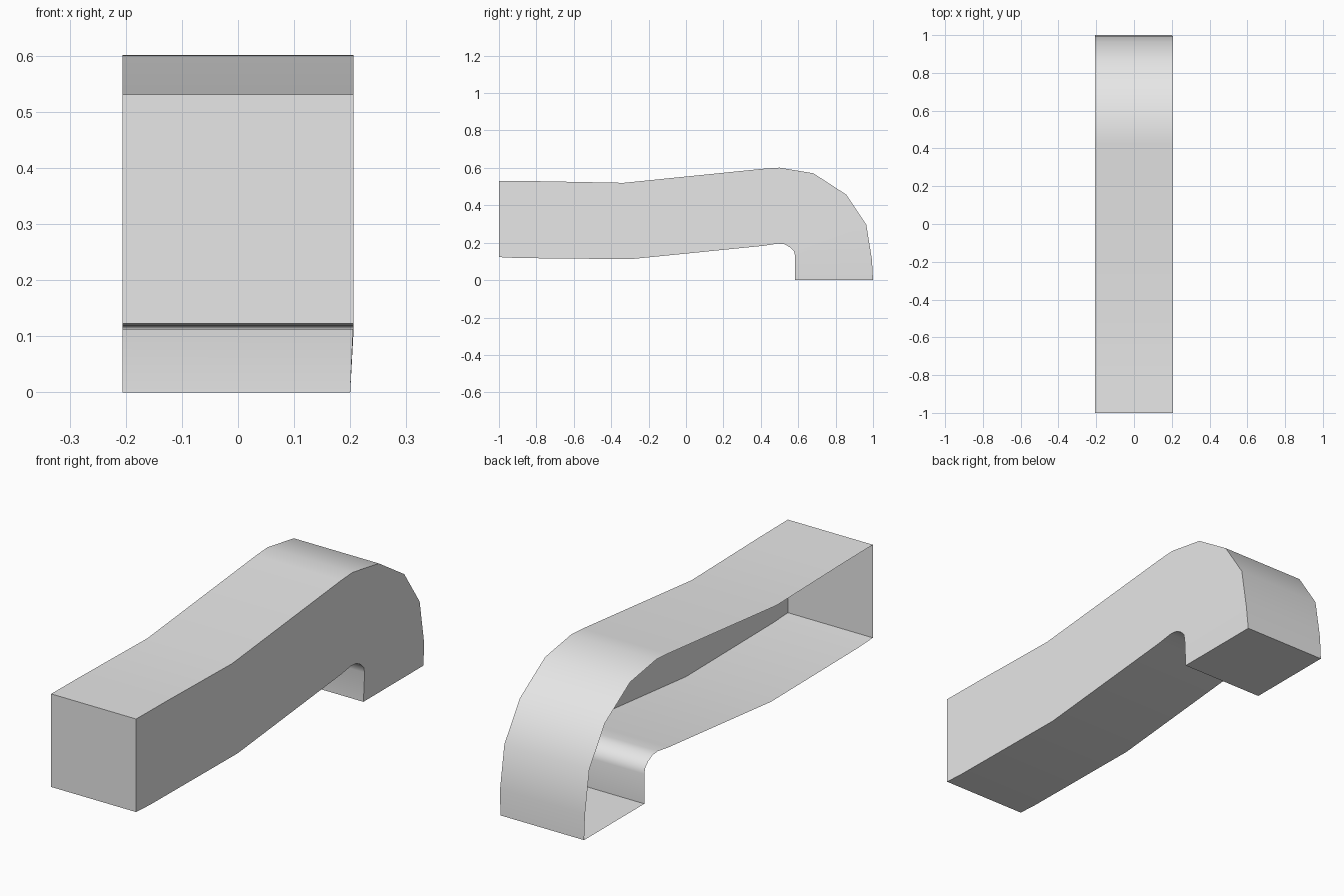
import bpy
import bmesh
from math import radians

cube = bpy.data.objects.get("Cube")
if cube:
    bpy.data.objects.remove(cube, do_unlink=True)

HALF = 0.206       # half width of the duct
OUTLET_HALF = 0.2  # the closed side pinches in slightly at the outlet

# Outer and inner edge of each cross-section as (y, z), from inlet to outlet
outer = [(-1, .531), (-.8, .529), (-.334, .52), (.42, .596), (.5, .601),
         (.681, .571), (.857, .457), (.964, .296), (.994, .11), (1, 0)]
inner = [(-1, .123), (-.9, .118), (-.296, .112), (.419, .184), (.489, .195),
         (.526, .192), (.556, .176), (.577, .155), (.583, .13), (.583, 0)]

bm = bmesh.new()


def section(out, inn, right):
    """Four corners of one cross-section, starting at the open side."""
    corners = [(-HALF, *out), (right, *out), (right, *inn), (-HALF, *inn)]
    return [bm.verts.new(c) for c in corners]


rings = []
for i, (out, inn) in enumerate(zip(outer, inner)):
    last = i == len(outer) - 1
    rings.append(section(out, inn, OUTLET_HALF if last else HALF))

# Top, closed side and underside; the remaining side stays open
for a, b in zip(rings, rings[1:]):
    for k in range(3):
        bm.faces.new((a[k], a[k + 1], b[k + 1], b[k]))

# End caps
bm.faces.new(rings[0][::-1])
bm.faces.new(rings[-1])

mesh = bpy.data.meshes.new("curved_duct")
bm.to_mesh(mesh)
bm.free()
duct = bpy.data.objects.new("curved_duct", mesh)
bpy.context.collection.objects.link(duct)

# Plain grey
grey = bpy.data.materials.new("light_grey")
grey.use_nodes = True
colour = (0.8, 0.8, 0.8, 1)
grey.diffuse_color = colour
grey.node_tree.nodes["Principled BSDF"].inputs["Base Color"].default_value = colour
mesh.materials.append(grey)

# Smooth bends, sharp box edges
bpy.ops.object.select_all(action='DESELECT')
duct.select_set(True)
bpy.context.view_layer.objects.active = duct
bpy.ops.object.shade_smooth_by_angle(angle=radians(50))
